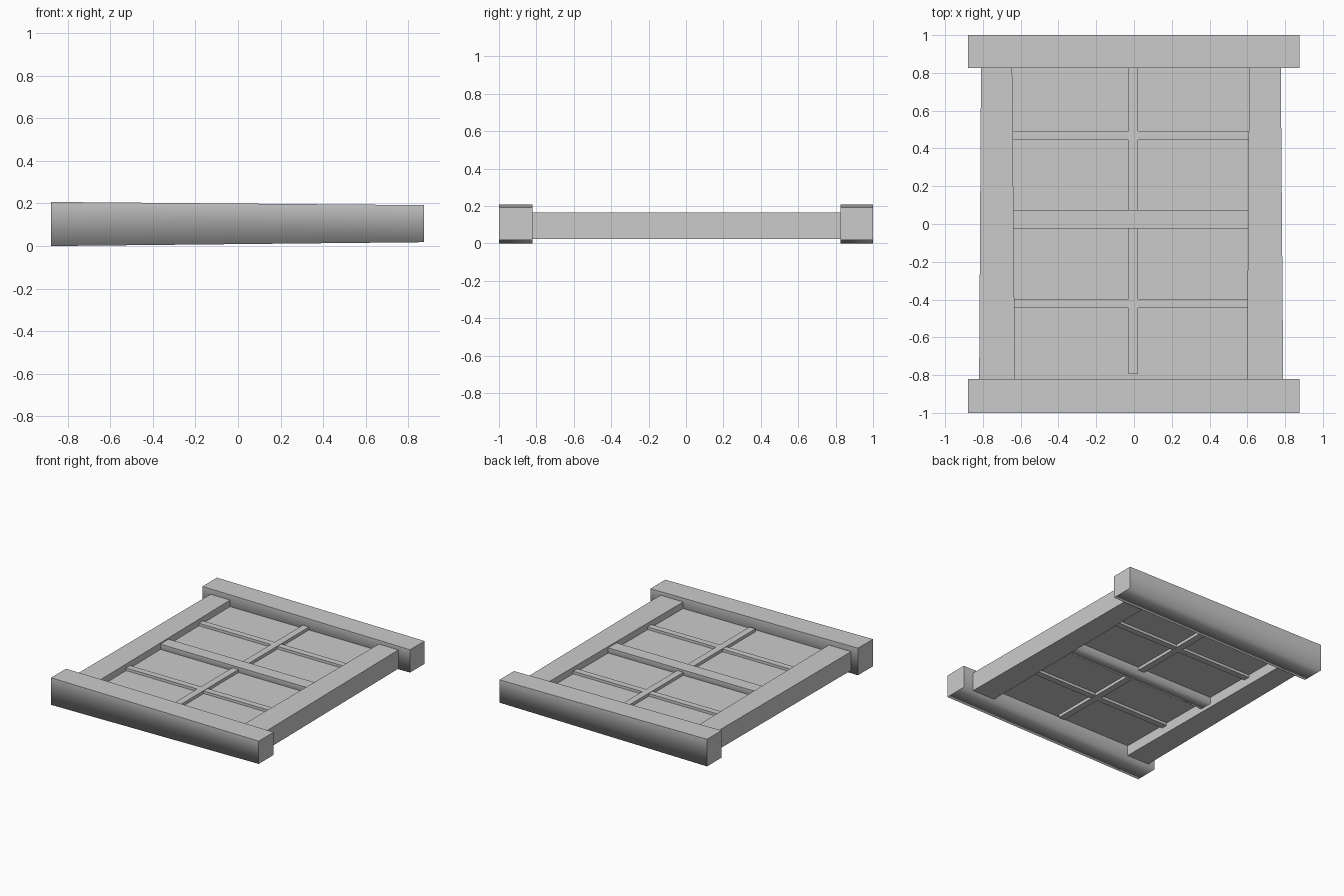
import bpy, bmesh

if "Cube" in bpy.data.objects:
    bpy.data.objects.remove(bpy.data.objects["Cube"])


def bar(name, axis, a, b, end_a, end_b, soft_bottom=False):
    """Bar along axis from a to b; each end is (side0, side1, z0, z1)."""
    bm = bmesh.new()
    rings = []
    for pos, (s0, s1, z0, z1) in ((a, end_a), (b, end_b)):
        ring = []
        for s, z in ((s0, z0), (s1, z0), (s1, z1), (s0, z1)):
            ring.append(bm.verts.new((pos, s, z) if axis == 'x' else (s, pos, z)))
        rings.append(ring)
    p, q = rings
    bm.faces.new(p)
    bm.faces.new(q)
    for i in range(4):
        j = (i + 1) % 4
        bm.faces.new((p[i], p[j], q[j], q[i]))
    bmesh.ops.recalc_face_normals(bm, faces=bm.faces)
    # Rounded shading along the underside edges only
    if soft_bottom:
        for f in bm.faces:
            f.smooth = True
        for e in bm.edges:
            e.smooth = False
        for i in (0, 1):
            bm.edges.get((p[i], q[i])).smooth = True
    me = bpy.data.meshes.new(name)
    bm.to_mesh(me)
    bm.free()
    ob = bpy.data.objects.new(name, me)
    bpy.context.collection.objects.link(ob)
    return ob


def straight(name, axis, a, b, s0, s1, z0, z1, soft=False):
    return bar(name, axis, a, b, (s0, s1, z0, z1), (s0, s1, z0, z1), soft)


# Head and sill beams, slightly tapered toward +x
for name, y0, y1 in (("sill_beam", -1.0, -0.82), ("head_beam", 0.825, 1.0)):
    bar(name, 'x', -0.878, 0.875, (y0, y1, 0.0, 0.207), (y0, y1, 0.018, 0.192), True)

# Side posts, a little wider at the sill
bar("left_post", 'y', -0.83, 0.835, (-0.82, -0.63, 0.022, 0.165), (-0.81, -0.645, 0.022, 0.165))
bar("right_post", 'y', -0.83, 0.835, (0.598, 0.79, 0.022, 0.165), (0.61, 0.777, 0.022, 0.165))

# Thin glass pane
straight("pane", 'x', -0.65, 0.62, -0.83, 0.835, 0.10, 0.115)

# Middle rail
straight("middle_rail", 'x', -0.645, 0.612, -0.025, 0.075, 0.05, 0.155, True)

# Glazing bars of the two sashes
for name, y in (("upper", 0.468), ("lower", -0.421)):
    straight(name + "_cross_bar", 'x', -0.643, 0.611, y - 0.024, y + 0.024, 0.08, 0.135)
for name, y0, y1 in (("upper", 0.07, 0.83), ("lower", -0.795, -0.02)):
    straight(name + "_upright_bar", 'y', y0, y1, -0.03, 0.022, 0.077, 0.138)
